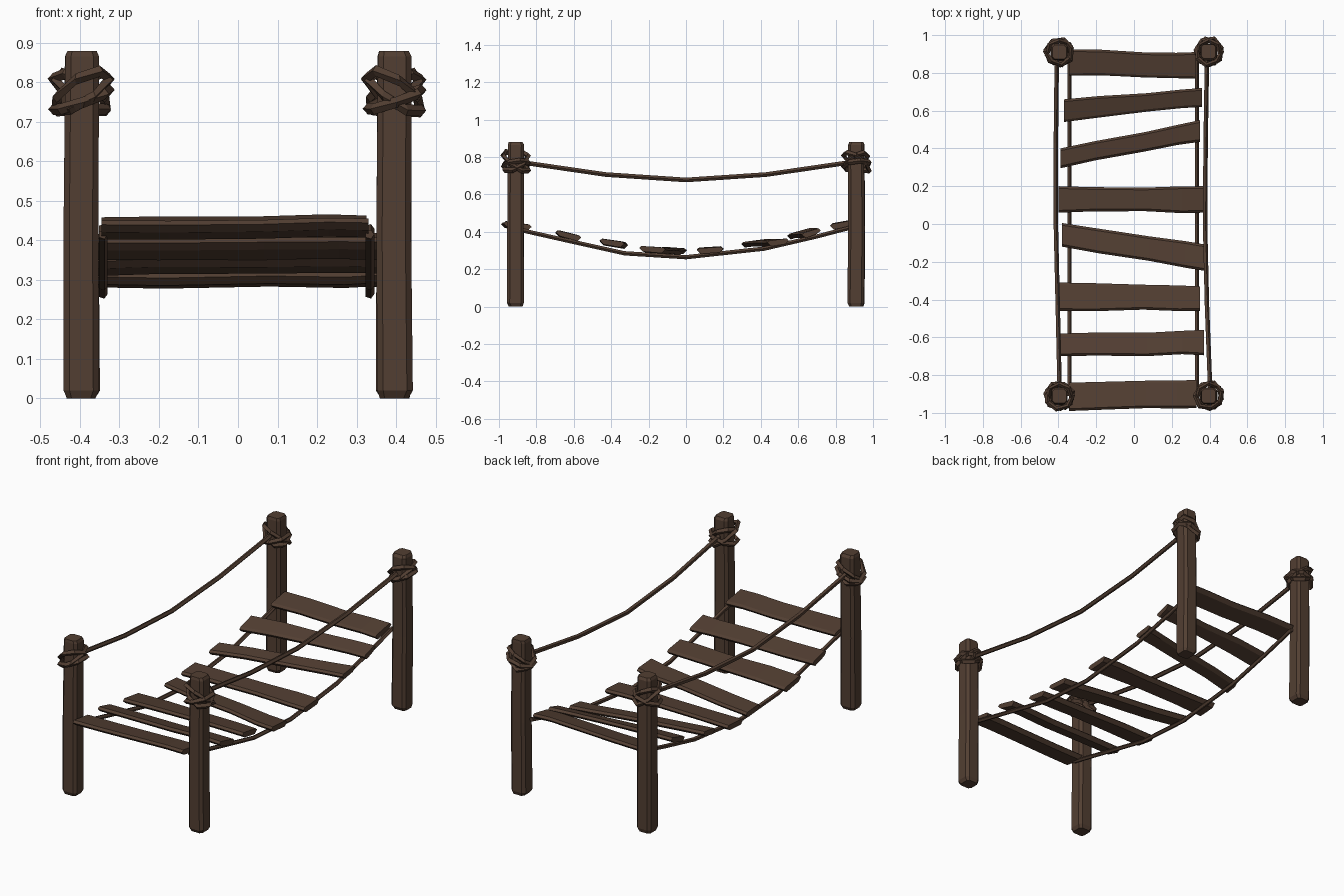
import bpy, bmesh, math, random
from mathutils import Vector

if "Cube" in bpy.data.objects:
    bpy.data.objects.remove(bpy.data.objects["Cube"])

random.seed(4)
wood = bpy.data.materials.new("dark brown wood")
wood.diffuse_color = (0.085, 0.049, 0.032, 1)
wood.use_nodes = True
wood.node_tree.nodes["Principled BSDF"].inputs["Base Color"].default_value = wood.diffuse_color


def loft(name, rings, closed=False):
    """Flat-faced skin through matching rings of points."""
    bm = bmesh.new()
    vs = [[bm.verts.new(p) for p in r] for r in rings]
    n = len(vs[0])
    pairs = list(zip(vs, vs[1:])) + ([(vs[-1], vs[0])] if closed else [])
    for a, b in pairs:
        for i in range(n):
            j = (i + 1) % n
            bm.faces.new((a[i], a[j], b[j], b[i]))
    if not closed:
        bm.faces.new(vs[0])
        bm.faces.new(vs[-1])
    bmesh.ops.recalc_face_normals(bm, faces=bm.faces)
    me = bpy.data.meshes.new(name)
    bm.to_mesh(me)
    bm.free()
    me.materials.append(wood)
    ob = bpy.data.objects.new(name, me)
    bpy.context.collection.objects.link(ob)
    return ob


def rope(name, pts, r, sides=5):
    """Rope running mainly along y."""
    loft(name, [[(x + r * math.cos(k * math.tau / sides), y,
                  z + r * math.sin(k * math.tau / sides)) for k in range(sides)]
                for x, y, z in pts])


def wrap(name, c, radius, slope, direction, r=0.013, sides=7):
    """Tilted rope loop around a post; slope is rise per unit in direction."""
    rings = []
    for i in range(sides):
        a = math.tau * i / sides + direction
        rad = radius + random.uniform(-0.004, 0.006)
        out = Vector((math.cos(a), math.sin(a), 0))
        p = Vector(c) + out * rad
        p.z += slope * rad * math.cos(a - direction)
        rings.append([p + out * dx * r + Vector((0, 0, dz * r))
                      for dx, dz in ((1, 0), (0, 1.1), (-1, 0), (0, -1.1))])
    loft(name, rings, True)


def post(name, cx, cy):
    """Rough square post with chamfered corners and ends."""
    shape = []
    h, c = 0.045, 0.015
    for sx, sy in ((1, 1), (-1, 1), (-1, -1), (1, -1)):
        a, b = (sx * h, sy * (h - c)), (sx * (h - c), sy * h)
        shape += [a, b] if sx * sy > 0 else [b, a]
    rings = []
    for z, s in ((0, .8), (.02, 1), (.42, .98), (.865, .95), (.88, .82)):
        ox, oy = random.uniform(-.002, .002), random.uniform(-.003, .003)
        rings.append([(cx + x * s + ox, cy + y * s + oy, z) for x, y in shape])
    loft(name, rings)


# posts with crossed rope lashings
for sx, side in ((-1, "left"), (1, "right")):
    for sy, end in ((-1, "front"), (1, "back")):
        cx, cy = sx * 0.396, sy * 0.91
        post(f"{end}_{side}_post", cx, cy)
        for k, (z, slope, d) in enumerate((
                (0.775, 0.75, math.pi / 2 - sx * sy * 0.9),
                (0.775, 0.75, -math.pi / 2 + sx * sy * 0.7),
                (0.755, 0.35, 0.3))):
            wrap(f"{end}_{side}_lashing_{k}", (cx, cy, z), 0.064 + 0.003 * k, slope, d)

# sagging hand ropes
rope("left_hand_rope", [(-.395, -.87, .77), (-.405, -.43, .706), (-.415, 0, .677),
                        (-.415, .43, .706), (-.41, .87, .77)], 0.013)
rope("right_hand_rope", [(.402, -.87, .77), (.385, -.43, .706), (.375, 0, .677),
                         (.378, .43, .706), (.385, .87, .77)], 0.013)
# sagging deck ropes
for x, side in ((-.342, "left"), (.333, "right")):
    rope(f"{side}_deck_rope", [(x, -.91, .415), (x, -.6, .345), (x, -.33, .285), (x, 0, .264),
                               (x, .42, .31), (x, .7, .375), (x, .91, .43)], 0.012)

# planks: left x, back y, front y; right x, back y, front y; height; tilt
planks = [
    (-.345, .925, .785, .325, .91, .77, .437, .15),
    (-.37, .66, .54, .36, .72, .62, .392, .22),
    (-.39, .40, .295, .35, .55, .435, .34, .10),
    (-.40, .20, .06, .37, .20, .06, .300, .05),
    (-.38, .005, -.12, .385, -.11, -.25, .300, -.06),
    (-.40, -.31, -.46, .35, -.33, -.46, .338, -.12),
    (-.39, -.58, -.70, .37, -.56, -.695, .378, -.20),
    (-.345, -.84, -.99, .33, -.825, -.975, .430, -.12),
]
for i, (xl, bl, fl, xr, br, fr, z, tilt) in enumerate(planks):
    rings = []
    for t in (0, .25, .6, .85, 1):
        x = xl + (xr - xl) * t
        b, f = bl + (br - bl) * t, fl + (fr - fl) * t
        if 0 < t < 1:
            b += random.uniform(-.008, .003)
            f += random.uniform(-.003, .008)
        dz = z + random.uniform(-.003, .003) + .005 * (t - .5)
        q = tilt * (b - f) / 2
        rings.append([(x, f, dz - q + .004), (x, f + .02, dz - q - .015),
                      (x, b - .02, dz + q - .015), (x, b, dz + q + .004),
                      (x, b - .012, dz + q + .015), (x, f + .012, dz - q + .015)])
    loft(f"plank_{i + 1}", rings)
